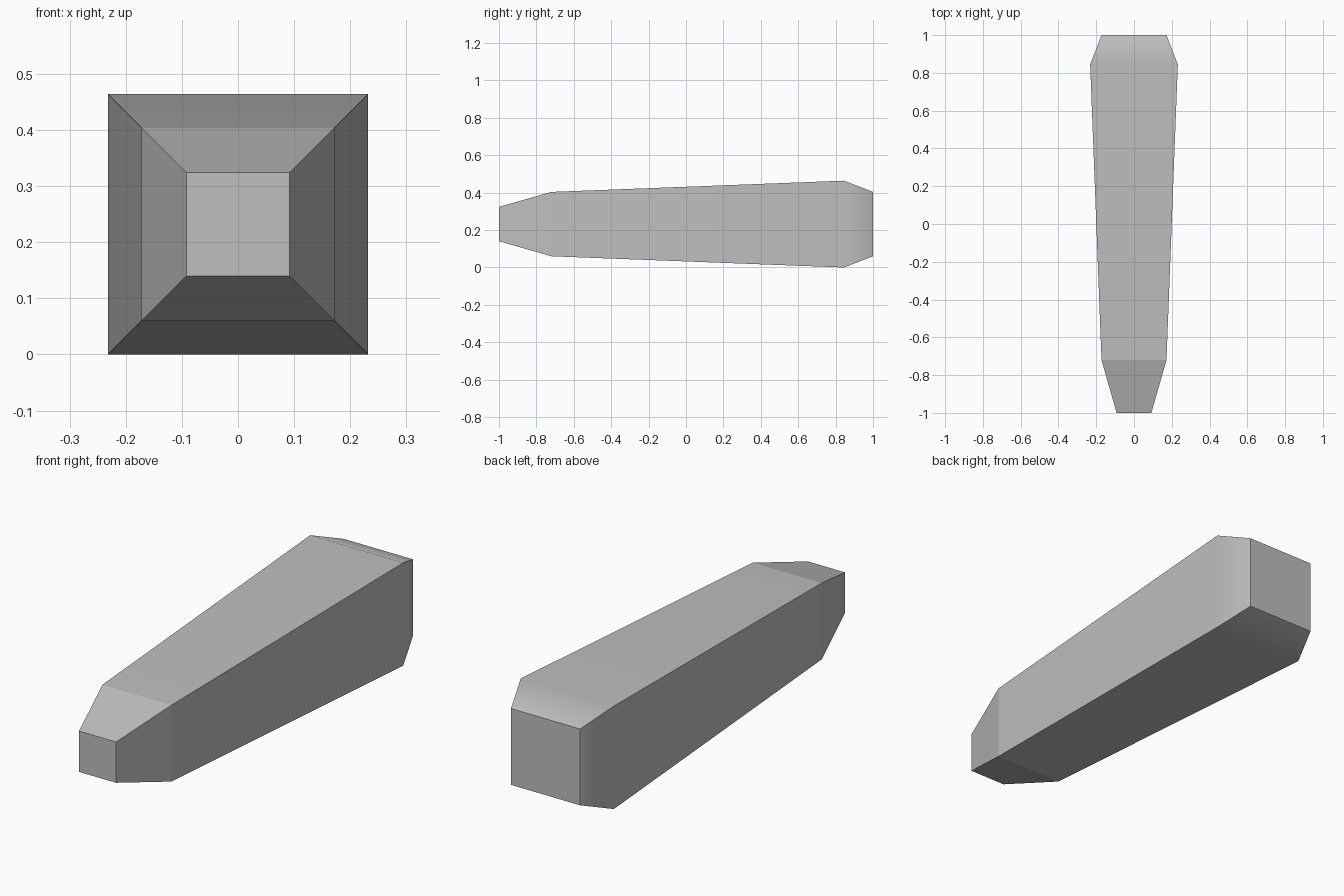
import bpy
import bmesh

if "Cube" in bpy.data.objects:
    bpy.data.objects.remove(bpy.data.objects["Cube"], do_unlink=True)

CENTRE_Z = 0.232
# Square cross-sections from front to back: (y, half width)
SECTIONS = [(-1.0, 0.092), (-0.72, 0.172), (0.845, 0.232), (1.0, 0.172)]
CORNERS = [(-1, -1), (1, -1), (1, 1), (-1, 1)]
SMOOTH_RING = 2  # the only ring with a soft bend

grey = bpy.data.materials.new("plain_grey")
grey.use_nodes = True
colour = (0.52, 0.52, 0.52, 1)
grey.diffuse_color = colour
grey.node_tree.nodes["Principled BSDF"].inputs["Base Color"].default_value = colour

# Tapered bar: square rings joined by side faces, closed at both ends
bm = bmesh.new()
rings = [[bm.verts.new((sx * h, y, CENTRE_Z + sz * h)) for sx, sz in CORNERS]
         for y, h in SECTIONS]
bm.faces.new(rings[0])
bm.faces.new(reversed(rings[-1]))
for front, back in zip(rings, rings[1:]):
    for i in range(4):
        j = (i + 1) % 4
        bm.faces.new((front[i], back[i], back[j], front[j]))
bmesh.ops.recalc_face_normals(bm, faces=bm.faces)

# Hard edges everywhere except the bend near the back end
soft = set(rings[SMOOTH_RING])
for face in bm.faces:
    face.smooth = True
for edge in bm.edges:
    edge.smooth = all(v in soft for v in edge.verts)

mesh = bpy.data.meshes.new("tapered_bar")
bm.to_mesh(mesh)
bm.free()
mesh.materials.append(grey)
bar = bpy.data.objects.new("tapered_bar", mesh)
bpy.context.collection.objects.link(bar)

# Let the long faces dominate the soft bend
weighted = bar.modifiers.new("weighted_normals", 'WEIGHTED_NORMAL')
weighted.mode = 'FACE_AREA'
weighted.keep_sharp = True
